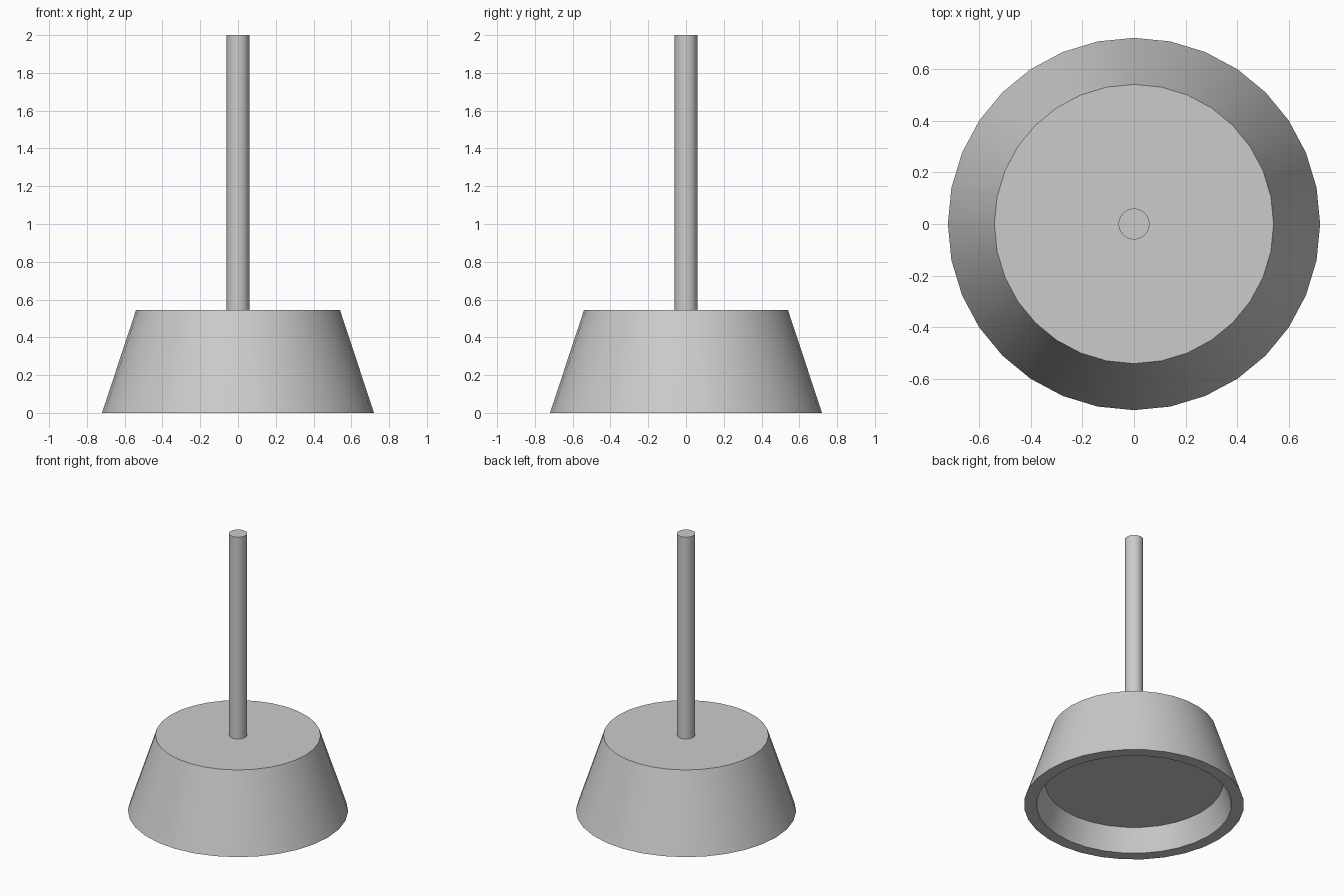
import bpy, bmesh
from math import sin, cos, tau, radians

if "Cube" in bpy.data.objects:
    bpy.data.objects.remove(bpy.data.objects["Cube"])

SIDES = 32


def lathe(name, profile):
    """Spin (radius, height) rings around z and cap both ends."""
    bm = bmesh.new()
    rings = [[bm.verts.new((r * cos(tau * i / SIDES), r * sin(tau * i / SIDES), z))
              for i in range(SIDES)] for r, z in profile]
    for a, b in zip(rings, rings[1:]):
        for i in range(SIDES):
            j = (i + 1) % SIDES
            bm.faces.new((a[i], a[j], b[j], b[i]))
    bm.faces.new(rings[0])
    bm.faces.new(rings[-1])
    bmesh.ops.recalc_face_normals(bm, faces=bm.faces)
    mesh = bpy.data.meshes.new(name)
    bm.to_mesh(mesh)
    bm.free()
    obj = bpy.data.objects.new(name, mesh)
    bpy.context.collection.objects.link(obj)
    bpy.ops.object.select_all(action='DESELECT')
    obj.select_set(True)
    bpy.context.view_layer.objects.active = obj
    bpy.ops.object.shade_smooth_by_angle(angle=radians(30))
    return obj


# Tapered shade with a rim and a shallow recess underneath
lathe("lamp_shade", [(0.54, 0.545), (0.72, 0), (0.638, 0), (0.582, 0.162)])

# Hanging rod
lathe("hanging_rod", [(0.06, 0.545), (0.06, 2.0)])
